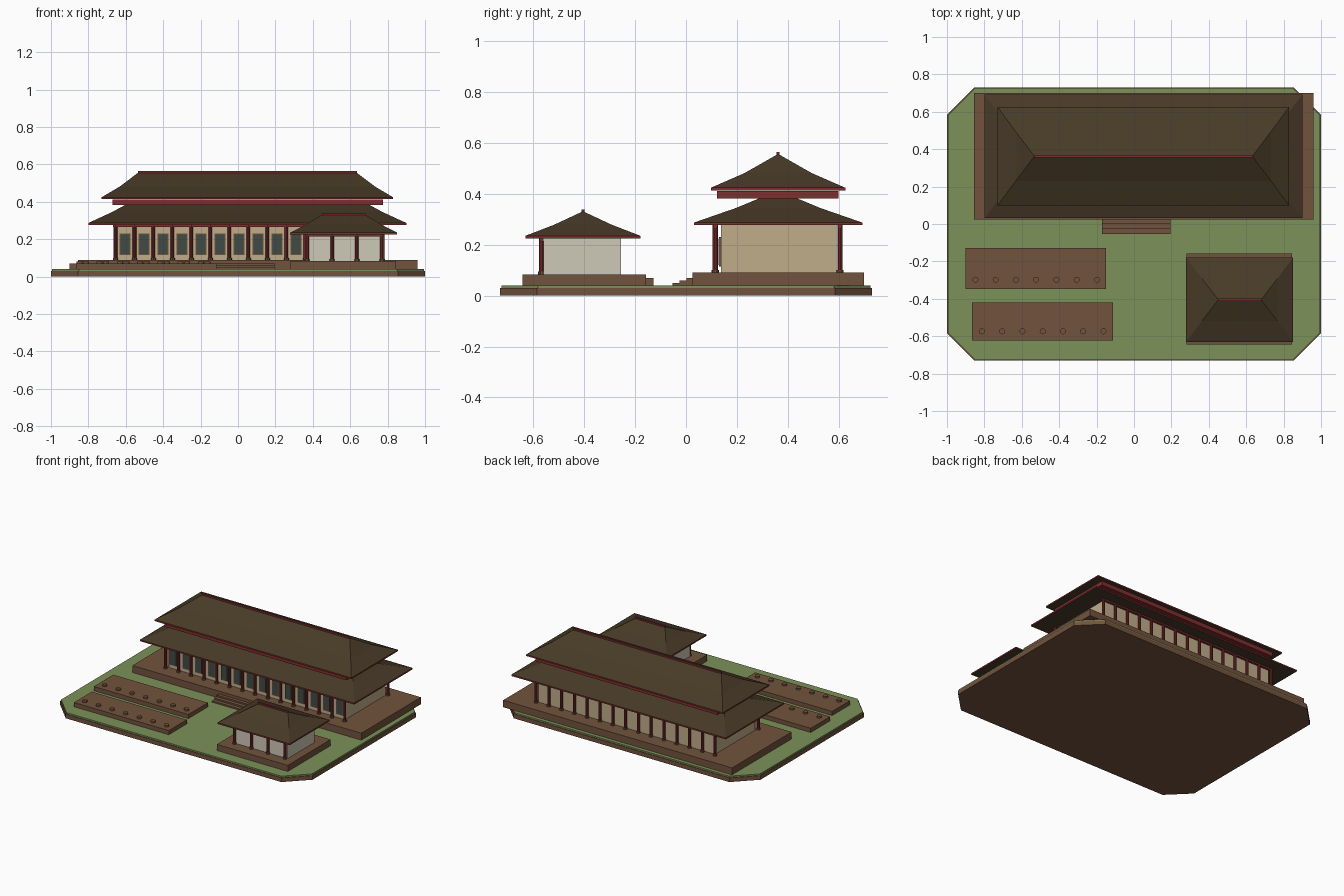
import bpy
import bmesh

cube = bpy.data.objects.get("Cube")
if cube:
    bpy.data.objects.remove(cube)


def material(name, r, g, b):
    """Make a flat material from display-space values."""
    def linear(c):
        c /= 255
        return c / 12.92 if c <= 0.04045 else ((c + 0.055) / 1.055) ** 2.4
    colour = (linear(r), linear(g), linear(b), 1)
    mat = bpy.data.materials.new(name)
    mat.use_nodes = True
    mat.diffuse_color = colour
    shader = mat.node_tree.nodes["Principled BSDF"]
    shader.inputs["Base Color"].default_value = colour
    shader.inputs["Roughness"].default_value = 0.9
    return mat


grass = material("grass green", 124, 146, 90)
timber = material("platform brown", 114, 83, 61)
roofing = material("roof dark brown", 72, 58, 39)
red = material("dark red", 128, 46, 46)
plaster = material("tan plaster", 192, 174, 139)
pale = material("pale plaster", 206, 200, 183)
glass = material("window grey green", 64, 75, 69)


def finish(name, bm, *mats):
    bmesh.ops.recalc_face_normals(bm, faces=bm.faces)
    mesh = bpy.data.meshes.new(name)
    bm.to_mesh(mesh)
    bm.free()
    for mat in mats:
        mesh.materials.append(mat)
    obj = bpy.data.objects.new(name, mesh)
    bpy.context.collection.objects.link(obj)
    return obj


def box(name, x, y, z, mat):
    """Box from (low, high) pairs."""
    bm = bmesh.new()
    bmesh.ops.create_cube(bm, size=1)
    for v in bm.verts:
        v.co = [(a + b) / 2 + c * (b - a) for c, (a, b) in zip(v.co, (x, y, z))]
    return finish(name, bm, mat)


def post(name, x, y, z, radius, mat, sides=10):
    bm = bmesh.new()
    bmesh.ops.create_cone(bm, cap_ends=True, segments=sides, radius1=radius,
                          radius2=radius, depth=z[1] - z[0])
    bmesh.ops.translate(bm, verts=bm.verts, vec=(x, y, (z[0] + z[1]) / 2))
    return finish(name, bm, mat)


def column(name, x, y, floor, top):
    post(name, x, y, (floor, top), 0.01, red)
    post(name + "_foot", x, y, (floor, floor + 0.01), 0.014, timber)


def octagon_slab(name, hx, hy, cut, z, mat):
    bm = bmesh.new()
    quarter = [(hx, hy - cut), (hx - cut, hy)]
    ring = quarter + [(-x, y) for x, y in reversed(quarter)]
    ring += [(-x, -y) for x, y in ring]
    face = bm.faces.new([bm.verts.new((x, y, z[0])) for x, y in ring])
    top = bmesh.ops.extrude_face_region(bm, geom=[face])["geom"]
    for v in top:
        if isinstance(v, bmesh.types.BMVert):
            v.co.z = z[1]
    return finish(name, bm, mat)


def hip_roof(name, centre, half, ridge, eave, peak, sag=0.44):
    """Hipped roof with a red eave edge and a slightly hollow slope."""
    cx, cy = centre
    hx, hy = half
    rise = peak - eave
    rings = [(hx, hy, eave - 0.01), (hx, hy, eave),
             ((hx + ridge) / 2, hy / 2, eave + rise * sag),
             (ridge, 0.003, peak)]
    bm = bmesh.new()
    loops = [[bm.verts.new((cx + sx * x, cy + sy * y, z))
              for sx, sy in ((-1, -1), (1, -1), (1, 1), (-1, 1))]
             for x, y, z in rings]
    bm.faces.new(loops[0])
    bm.faces.new(loops[-1])
    for level, (low, high) in enumerate(zip(loops, loops[1:])):
        for i in range(4):
            j = (i + 1) % 4
            face = bm.faces.new((low[i], low[j], high[j], high[i]))
            face.material_index = 1 if level == 0 else 0
    return finish(name, bm, roofing, red)


def ridge_beam(name, centre, length, z):
    x, y = centre
    box(name, (x - length, x + length), (y - 0.006, y + 0.006),
        (z - 0.006, z + 0.006), red)


# Ground
octagon_slab("ground_base", 1.0, 0.73, 0.145, (0, 0.03), timber)
octagon_slab("lawn", 0.995, 0.726, 0.144, (0.03, 0.04), grass)

# Main hall platform and front steps
box("hall_platform", (-0.855, 0.96), (0.025, 0.70), (0.04, 0.09), timber)
for i in range(3):
    box(f"hall_step_{i + 1}", (-0.17, 0.195),
        (-0.053 + 0.027 * i, 0.03), (0.04, 0.05 + 0.01 * i), timber)

# Main hall body
box("hall_walls", (-0.645, 0.755), (0.137, 0.592), (0.09, 0.285), plaster)
bays = 14
first, spacing = -0.655, 0.1015
for i in range(bays + 1):
    x = first + spacing * i
    column(f"hall_front_column_{i + 1}", x, 0.115, 0.09, 0.28)
    column(f"hall_back_column_{i + 1}", x, 0.605, 0.09, 0.28)
for side, y in (("front", 0.115), ("back", 0.605)):
    box(f"hall_{side}_beam", (first - 0.012, first + spacing * bays + 0.012),
        (y - 0.008, y + 0.008), (0.266, 0.28), red)

# Front windows
for i in range(bays):
    x = first + spacing * (i + 0.5)
    box(f"window_frame_{i + 1}", (x - 0.029, x + 0.029), (0.130, 0.138),
        (0.115, 0.231), timber)
    box(f"window_pane_{i + 1}", (x - 0.024, x + 0.024), (0.127, 0.131),
        (0.121, 0.225), glass)

# Main hall double roof
hall = (0.05, 0.362)
hip_roof("hall_lower_roof", hall, (0.85, 0.331), 0.60, 0.287, 0.412, 0.46)
box("hall_upper_band", (-0.67, 0.775), (0.122, 0.60), (0.382, 0.412), red)
hip_roof("hall_upper_roof", hall, (0.78, 0.264), 0.585, 0.424, 0.555)
ridge_beam("hall_ridge", hall, 0.585, 0.558)

# Small pavilion
box("pavilion_platform", (0.282, 0.845), (-0.643, -0.158), (0.04, 0.084), timber)
box("pavilion_walls", (0.36, 0.785), (-0.56, -0.255), (0.084, 0.23), pale)
for i in range(4):
    column(f"pavilion_column_{i + 1}", 0.37 + 0.133 * i, -0.567, 0.084, 0.228)
box("pavilion_beam", (0.36, 0.78), (-0.575, -0.56), (0.214, 0.228), red)
pavilion = (0.565, -0.405)
hip_roof("pavilion_roof", pavilion, (0.286, 0.226), 0.117, 0.235, 0.33, 0.46)
ridge_beam("pavilion_ridge", pavilion, 0.117, 0.332)

# Garden beds with a row of round stubs
for n, (x0, x1, y0, y1) in enumerate(((-0.90, -0.15, -0.348, -0.127),
                                     (-0.865, -0.112, -0.624, -0.42)), 1):
    box(f"garden_bed_{n}", (x0, x1), (y0, y1), (0.04, 0.07), timber)
    for i in range(7):
        post(f"bed_{n}_stub_{i + 1}", x0 + 0.052 + 0.1083 * i, y0 + 0.05,
             (0.07, 0.082), 0.016, timber, 12)
